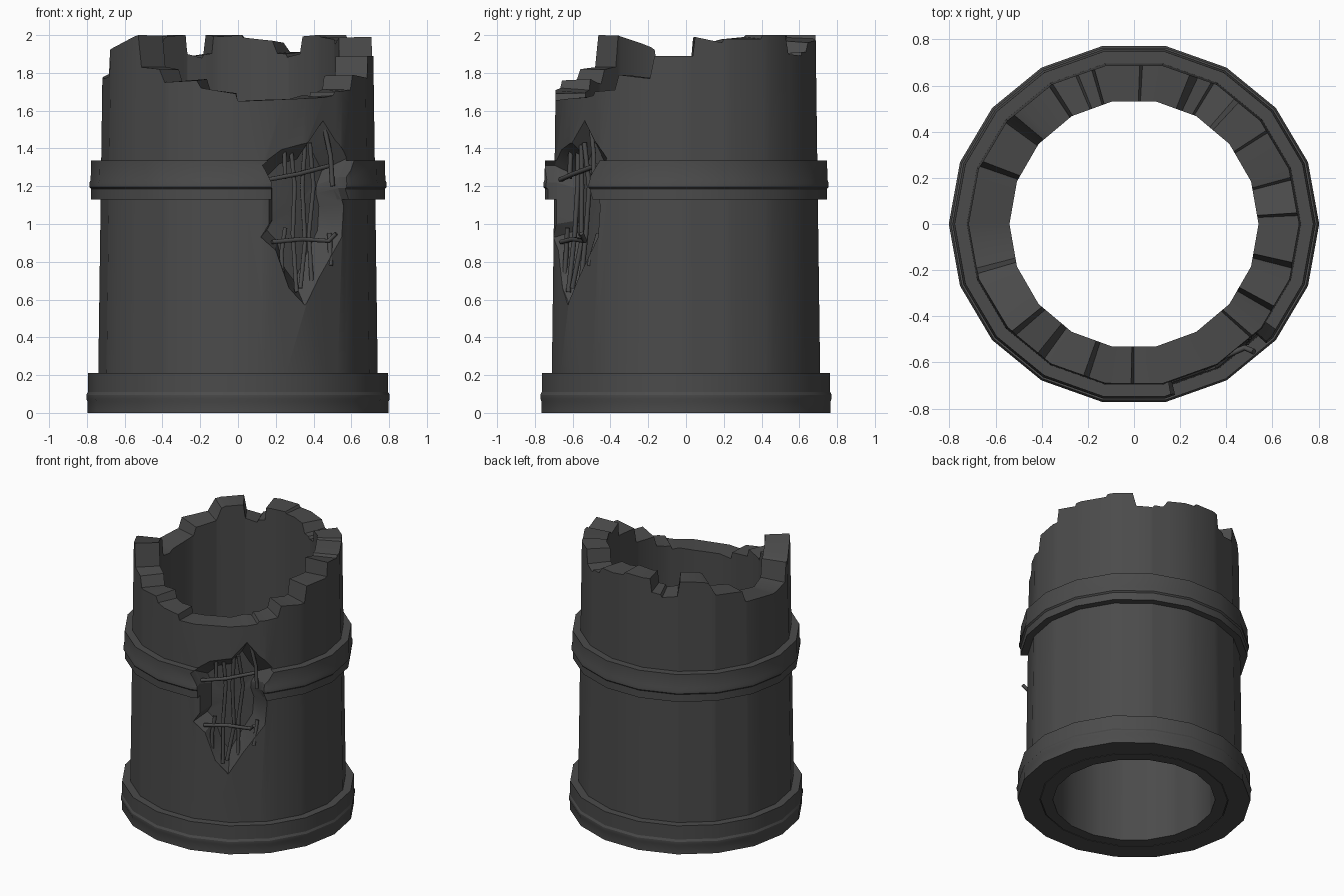
import bpy, bmesh, random
from math import radians, cos, sin, sqrt

if "Cube" in bpy.data.objects:
    bpy.data.objects.remove(bpy.data.objects["Cube"])

random.seed(4)
SIDES = 18
STEP = 360 / SIDES
FLAT = 0.975          # outer faces are slightly narrower front to back

stone = bpy.data.materials.new("dark_stone")
stone.diffuse_color = (0.07, 0.07, 0.07, 1)
stone.use_nodes = True
stone.node_tree.nodes["Principled BSDF"].inputs["Base Color"].default_value = stone.diffuse_color


def polar(r, az, z):
    """Point on the 18-sided prism of corner radius r."""
    k = r * cos(radians(STEP / 2)) / cos(radians(az % STEP - STEP / 2))
    return (k * cos(radians(az)), k * sin(radians(az)) * (FLAT if r > 0.6 else 1), z)


def make(name, verts, faces):
    me = bpy.data.meshes.new(name)
    me.from_pydata(verts, [], faces)
    bm = bmesh.new()
    bm.from_mesh(me)
    bmesh.ops.recalc_face_normals(bm, faces=bm.faces)
    bm.to_mesh(me)
    bm.free()
    me.materials.append(stone)
    ob = bpy.data.objects.new(name, me)
    bpy.context.collection.objects.link(ob)
    return ob


def sweep(name, columns):
    """Join equal-length closed profiles all the way round."""
    n, m = len(columns), len(columns[0])
    verts = [p for c in columns for p in c]
    faces = [(i * m + j, (i + 1) % n * m + j, (i + 1) % n * m + (j + 1) % m, i * m + (j + 1) % m)
             for i in range(n) for j in range(m)]
    return make(name, verts, faces)


def lathe(name, profile):
    return sweep(name, [[polar(r, i * STEP, z) for r, z in profile] for i in range(SIDES)])


def activate(ob):
    bpy.ops.object.select_all(action='DESELECT')
    ob.select_set(True)
    bpy.context.view_layer.objects.active = ob


# Broken rim as (azimuth, height)
rim = [(3, 1.89), (4, 1.99), (16, 1.96), (17, 1.98), (35, 1.98), (36, 2.0), (50, 2.0), (52, 1.9),
       (61, 1.89), (62, 1.91), (67, 1.91), (70, 1.96), (87, 1.98), (88, 2.0), (104, 2.0), (105, 1.9),
       (110, 1.89), (111, 1.87), (119.5, 1.89), (121, 2.0), (134, 1.99), (137, 1.98), (141, 1.89),
       (157, 1.88), (159, 1.8), (185, 1.77), (196, 1.78), (198, 1.92), (207, 1.95), (222, 2.0),
       (224, 1.83), (234, 1.82), (237, 1.75), (252, 1.76), (254, 1.72), (269, 1.69), (270, 1.65),
       (290, 1.66), (310, 1.67), (315, 1.68), (316, 1.70), (327, 1.71), (329, 1.79), (344, 1.77),
       (346, 1.89)]
loop = [(rim[-1][0] - 360, rim[-1][1])] + rim + [(rim[0][0] + 360, rim[0][1])]


def rim_height(az):
    for (a, za), (b, zb) in zip(loop, loop[1:]):
        if a <= az <= b:
            return za + (zb - za) * (az - a) / (b - a)


# Hollow column wall
columns = []
for az in sorted({a for a, _ in rim} | {i * STEP for i in range(SIDES)}):
    z = rim_height(az)
    zi = min(2.0, z + random.uniform(-0.012, 0.012))
    columns.append([polar(0.55, az, 0), polar(0.64, az, 0), polar(0.74, az, 0.19),
                    polar(0.743 - 0.014 * z, az, z), polar(0.54, az, zi)])
wall = sweep("column_wall", columns)

# Base moulding and middle band, each with a bead
base = lathe("base_moulding", [(0.645, 0), (0.797, 0), (0.797, 0.06), (0.803, 0.075), (0.803, 0.095),
                               (0.795, 0.11), (0.795, 0.212), (0.73, 0.212)])
band = lathe("middle_band", [(0.705, 1.13), (0.777, 1.13), (0.777, 1.185), (0.787, 1.195), (0.787, 1.215),
                             (0.78, 1.235), (0.778, 1.335), (0.705, 1.335)])

# Cavity cutter: ragged outline in front view (x, z), tapering inwards
outline = [(0.35, 0.57), (0.43, 0.72), (0.545, 0.93), (0.555, 1.1), (0.53, 1.19), (0.535, 1.25),
           (0.58, 1.35), (0.52, 1.45), (0.46, 1.56), (0.37, 1.43), (0.23, 1.40), (0.12, 1.31),
           (0.165, 1.22), (0.165, 1.0), (0.12, 0.93), (0.2, 0.86), (0.27, 0.66)]
cx, cz, n = 0.36, 1.08, len(outline)


def on_drum(x, z, r, out=1.0):
    return (x * out, -sqrt(r * r - x * x) * out * FLAT, z)


verts = []
for r, s, out in ((0.61, 0.75, 1), (0.722, 1, 1), (0.722, 1, 1.25)):
    for x, z in outline:
        dx = x - cx
        verts.append(on_drum((cx + dx * s) * r / 0.722, cz + (z - cz) * s, r, out))
verts += [on_drum(cx * 0.83, cz, 0.61), on_drum(cx, cz, 0.722, 1.25)]
faces = []
for i in range(n):
    j = (i + 1) % n
    faces += [(i, j, n + j, n + i), (n + i, n + j, 2 * n + j, 2 * n + i),
              (i, j, 3 * n), (2 * n + i, 2 * n + j, 3 * n + 1)]
cutter = make("cavity_cutter", verts, faces)
cutter.hide_render = True

for ob in (wall, band):
    activate(ob)
    mod = ob.modifiers.new("cavity", 'BOOLEAN')
    mod.operation, mod.solver, mod.object = 'DIFFERENCE', 'EXACT', cutter
    bpy.ops.object.modifier_apply(modifier=mod.name)
bpy.data.objects.remove(cutter)

for ob in (wall, band, base):
    activate(ob)
    bpy.ops.object.shade_smooth_by_angle(angle=radians(25))

# Bent reinforcing bars: points as (x, z, radius from axis)
bars = [
    ("upright_bar", [(0.235, 0.72, 0.70), (0.23, 0.85, 0.69), (0.25, 0.98, 0.69)]),
    ("upright_bar", [(0.25, 1.24, 0.68), (0.245, 1.42, 0.67)]),
    ("upright_bar", [(0.31, 0.64, 0.71), (0.29, 0.95, 0.67), (0.30, 1.20, 0.66), (0.28, 1.40, 0.65)]),
    ("upright_bar", [(0.33, 0.66, 0.70), (0.355, 0.9, 0.67), (0.34, 1.2, 0.66), (0.355, 1.42, 0.67)]),
    ("upright_bar", [(0.39, 0.7, 0.69), (0.375, 0.95, 0.66), (0.40, 1.2, 0.66), (0.38, 1.43, 0.67)]),
    ("upright_bar", [(0.46, 1.5, 0.69), (0.49, 1.36, 0.70), (0.50, 1.2, 0.71)]),
    ("upright_bar", [(0.49, 0.78, 0.72), (0.485, 0.95, 0.68)]),
    ("cross_bar", [(0.16, 1.235, 0.70), (0.32, 1.265, 0.69), (0.49, 1.31, 0.69)]),
    ("cross_bar", [(0.18, 0.905, 0.70), (0.34, 0.92, 0.70), (0.48, 0.91, 0.73), (0.52, 0.95, 0.77)]),
]
for name, pts in bars:
    cu = bpy.data.curves.new(name, 'CURVE')
    cu.dimensions = '3D'
    cu.bevel_depth, cu.bevel_resolution, cu.use_fill_caps = 0.013, 1, True
    cu.materials.append(stone)
    sp = cu.splines.new('POLY')
    sp.points.add(len(pts) - 1)
    for p, (x, z, r) in zip(sp.points, pts):
        p.co = (*on_drum(x, z, r), 1)
    bpy.context.collection.objects.link(bpy.data.objects.new(name, cu))
